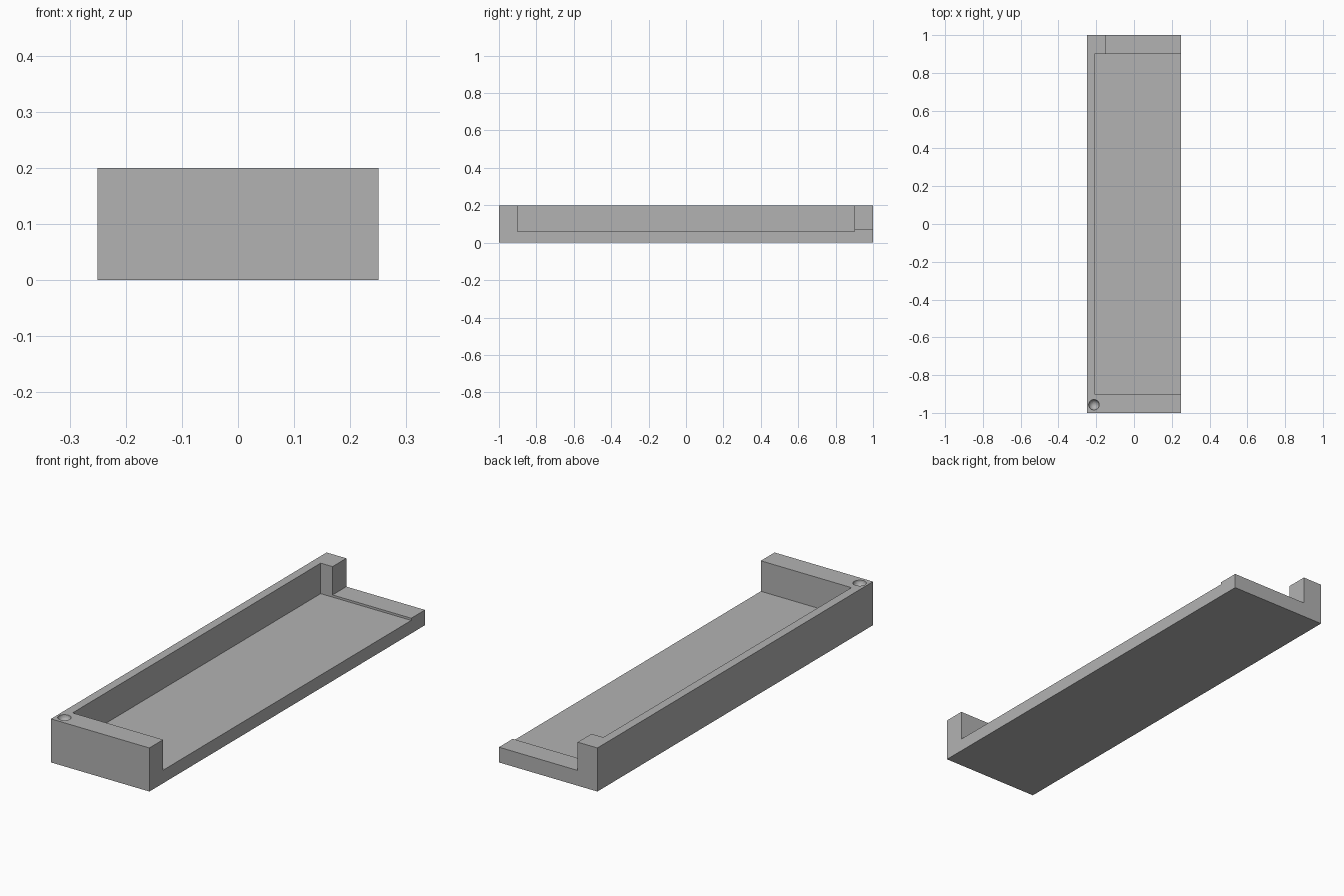
import bpy
import bmesh

cube = bpy.data.objects.get("Cube")
if cube:
    bpy.data.objects.remove(cube, do_unlink=True)

grey = bpy.data.materials.new("plain_grey")
grey.use_nodes = True
colour = (0.448, 0.448, 0.448, 1)
grey.diffuse_color = colour
grey.node_tree.nodes["Principled BSDF"].inputs["Base Color"].default_value = colour


def finish(name, bm):
    mesh = bpy.data.meshes.new(name)
    bm.to_mesh(mesh)
    bm.free()
    obj = bpy.data.objects.new(name, mesh)
    bpy.context.collection.objects.link(obj)
    mesh.materials.append(grey)
    return obj


def box(name, low, high):
    bm = bmesh.new()
    bmesh.ops.create_cube(bm, size=1)
    for v in bm.verts:
        v.co = [a if c < 0 else b for a, b, c in zip(low, high, v.co)]
    return finish(name, bm)


def cut(target, cutter):
    mod = target.modifiers.new(cutter.name, "BOOLEAN")
    mod.operation = "DIFFERENCE"
    mod.solver = "EXACT"
    mod.object = cutter
    cutter.hide_render = True
    cutter.hide_set(True)
    cutter.display_type = "WIRE"


# Solid block hollowed into a tray that is open on its left side
tray = box("tray", (-0.25, -1, 0), (0.25, 1, 0.2))
cut(tray, box("cavity_cutter", (-0.21, -0.9, 0.06), (0.4, 0.9, 0.4)))

# Back wall lowered to a sill, leaving a corner post
cut(tray, box("sill_cutter", (-0.15, 0.8, 0.07), (0.4, 1.2, 0.4)))

# Round dimple in the front corner
bm = bmesh.new()
bmesh.ops.create_uvsphere(bm, u_segments=24, v_segments=12, radius=0.028)
dimple = finish("dimple_cutter", bm)
dimple.location = (-0.212, -0.957, 0.2)
cut(tray, dimple)
